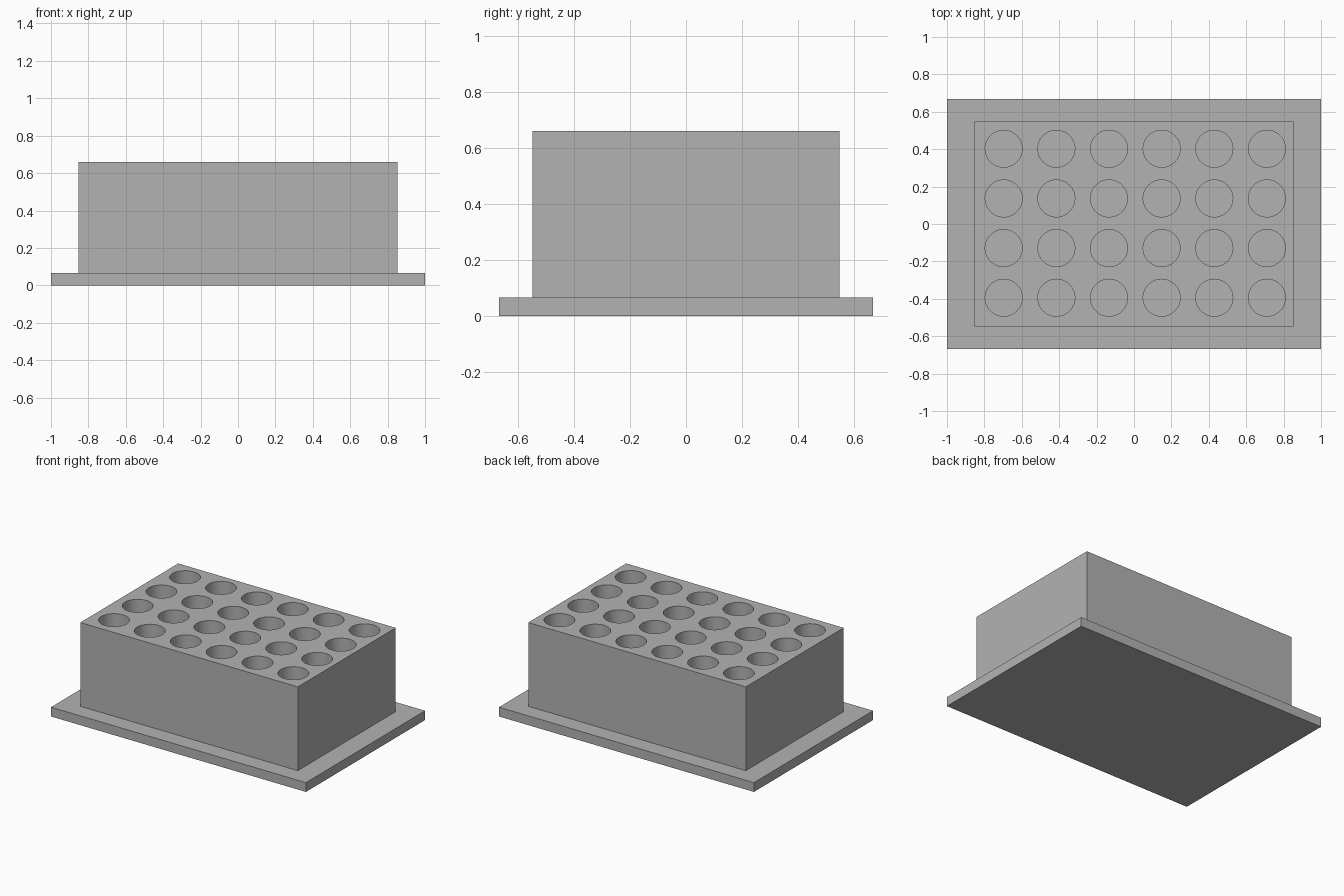
import bpy
import bmesh
from mathutils import Matrix

old = bpy.data.objects.get("Cube")
if old:
    bpy.data.objects.remove(old, do_unlink=True)

# Single matte grey material
grey = bpy.data.materials.new("light grey")
grey.use_nodes = True
grey.diffuse_color = (0.45, 0.45, 0.45, 1)
grey.node_tree.nodes["Principled BSDF"].inputs["Base Color"].default_value = grey.diffuse_color


def add_object(name, bm):
    mesh = bpy.data.meshes.new(name)
    bm.to_mesh(mesh)
    bm.free()
    mesh.materials.append(grey)
    obj = bpy.data.objects.new(name, mesh)
    bpy.context.collection.objects.link(obj)
    return obj


def box(name, width, depth, bottom, top):
    bm = bmesh.new()
    place = Matrix.Translation((0, 0, (bottom + top) / 2))
    size = Matrix.Diagonal((width, depth, top - bottom, 1))
    bmesh.ops.create_cube(bm, size=1, matrix=place @ size)
    return add_object(name, bm)


PLATE_TOP, BLOCK_TOP = 0.066, 0.66
WELL_FLOOR, WELL_RADIUS = 0.1, 0.099
COLUMNS, ROWS = 6, 4
PITCH_X, PITCH_Y = 0.2815, 0.2655
OFFSET_X, OFFSET_Y = 0.007, 0.004

# Base plate and the block standing on it
box("base_plate", 2.0, 1.334, 0, PLATE_TOP)
block = box("well_block", 1.706, 1.096, PLATE_TOP, BLOCK_TOP)

# Grid of cylinders that cuts the wells
bm = bmesh.new()
cut_top = BLOCK_TOP + 0.1
for i in range(COLUMNS):
    for j in range(ROWS):
        x = OFFSET_X + (i - (COLUMNS - 1) / 2) * PITCH_X
        y = OFFSET_Y + (j - (ROWS - 1) / 2) * PITCH_Y
        bmesh.ops.create_cone(
            bm, cap_ends=True, segments=48,
            radius1=WELL_RADIUS, radius2=WELL_RADIUS, depth=cut_top - WELL_FLOOR,
            matrix=Matrix.Translation((x, y, (cut_top + WELL_FLOOR) / 2)))
cutter = add_object("well_cutter", bm)
cutter.hide_render = True

# Cut the wells, then remove the cutter
cut = block.modifiers.new("wells", "BOOLEAN")
cut.operation = "DIFFERENCE"
cut.solver = "EXACT"
cut.object = cutter
bpy.ops.object.select_all(action="DESELECT")
block.select_set(True)
bpy.context.view_layer.objects.active = block
bpy.ops.object.modifier_apply(modifier=cut.name)
bpy.data.objects.remove(cutter, do_unlink=True)

# Smooth well walls with crisp rims and corners
bpy.ops.object.shade_smooth_by_angle()
